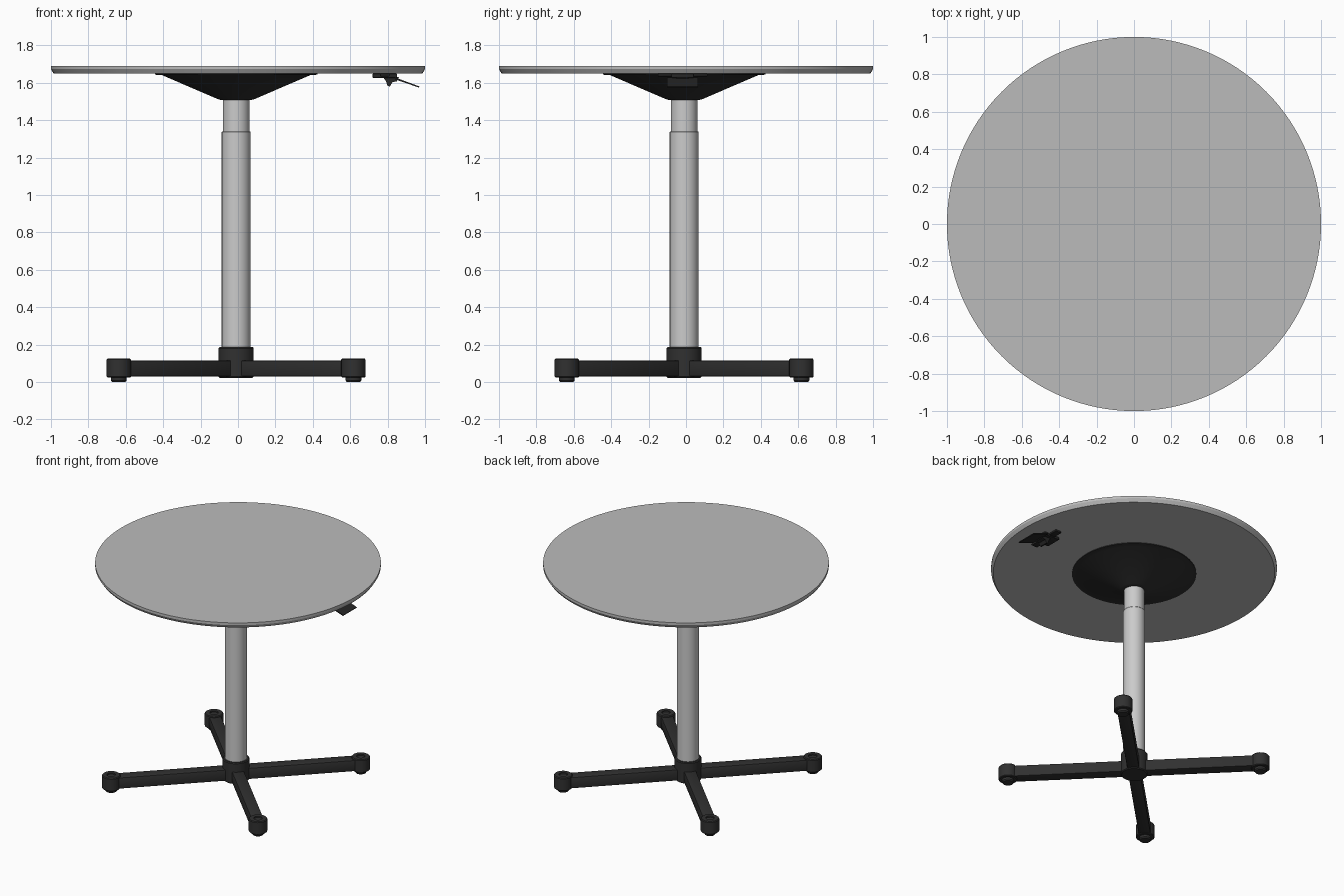
import bpy, bmesh, math
from mathutils import Vector, Matrix

if "Cube" in bpy.data.objects:
    bpy.data.objects.remove(bpy.data.objects["Cube"])

CX, CY = -0.01, -0.01   # axis of the pedestal


def material(name, rgb):
    m = bpy.data.materials.new(name)
    m.use_nodes = True
    m.diffuse_color = (*rgb, 1)
    m.node_tree.nodes["Principled BSDF"].inputs["Base Color"].default_value = (*rgb, 1)
    return m


GREY = material("table grey", (0.5, 0.5, 0.5))
SILVER = material("column silver", (0.6, 0.6, 0.6))
BLACK = material("base black", (0.03, 0.03, 0.03))
DARK = material("lever black", (0.02, 0.02, 0.02))


def finish(name, bm, mat, loc=(0, 0, 0), smooth=True):
    bmesh.ops.recalc_face_normals(bm, faces=bm.faces)
    me = bpy.data.meshes.new(name)
    bm.to_mesh(me)
    bm.free()
    me.materials.append(mat)
    ob = bpy.data.objects.new(name, me)
    ob.location = loc
    bpy.context.collection.objects.link(ob)
    if smooth:
        bpy.ops.object.select_all(action="DESELECT")
        ob.select_set(True)
        bpy.context.view_layer.objects.active = ob
        bpy.ops.object.shade_smooth_by_angle(angle=math.radians(30))
    return ob


def lathe(name, profile, mat, x=CX, y=CY, sides=48):
    """Spin a closed (radius, height) profile whose ends lie on the axis."""
    bm = bmesh.new()
    vs = [bm.verts.new((r, 0, z)) for r, z in profile]
    es = [bm.edges.new(p) for p in zip(vs, vs[1:])]
    bmesh.ops.spin(bm, geom=vs + es, cent=(0, 0, 0), axis=(0, 0, 1),
                   angle=math.tau, steps=sides, use_duplicate=False)
    bmesh.ops.remove_doubles(bm, verts=bm.verts, dist=1e-5)
    return finish(name, bm, mat, (x, y, 0))


def box(name, size, loc, mat, bevel=0.0, turn=None):
    bm = bmesh.new()
    bmesh.ops.create_cube(bm, size=1, matrix=Matrix.Diagonal((*size, 1)))
    if bevel:
        bmesh.ops.bevel(bm, geom=bm.edges[:], offset=bevel, segments=2,
                        profile=0.5, affect="EDGES")
    if turn:
        bm.transform(turn)
    return finish(name, bm, mat, loc)


def extrude_y(name, outline, width, y, mat):
    """Side profile in x and z, given depth along y."""
    bm = bmesh.new()
    f = bm.faces.new([bm.verts.new((px, y - width / 2, pz)) for px, pz in outline])
    out = bmesh.ops.extrude_face_region(bm, geom=[f])
    verts = [g for g in out["geom"] if isinstance(g, bmesh.types.BMVert)]
    bmesh.ops.translate(bm, verts=verts, vec=(0, width, 0))
    return finish(name, bm, mat, smooth=False)


# Round top with a chamfered lower edge
lathe("table_top", [(0, 1.648), (0.985, 1.648), (1, 1.672), (1, 1.69), (0, 1.69)],
      GREY, 0, 0, 128)

# Conical support under the top
lathe("support_cone", [(0, 1.507), (0.08, 1.507), (0.1, 1.513), (0.395, 1.64),
                       (0.435, 1.643), (0.435, 1.649), (0, 1.649)], BLACK, sides=64)

# Telescopic column
lathe("upper_column", [(0, 1.3), (0.071, 1.3), (0.071, 1.52), (0, 1.52)], SILVER)
lathe("lower_column", [(0, 0.1), (0.077, 0.1), (0.077, 1.336), (0.074, 1.34), (0, 1.34)], SILVER)

# Hub
lathe("base_hub", [(0, 0.022), (0.088, 0.022), (0.094, 0.028), (0.094, 0.18),
                   (0.089, 0.186), (0, 0.186)], BLACK)

# Four diagonal legs, each with a round foot and glider
REACH = 0.627 * math.sqrt(2)
for i in range(4):
    a = math.radians(45 + 90 * i)
    d = Vector((math.cos(a), math.sin(a), 0))
    mid = Vector((CX, CY, 0.0725)) + d * (REACH / 2)
    box(f"leg_{i + 1}", (REACH, 0.085, 0.085), mid, BLACK, 0.006,
        Matrix.Rotation(a, 4, "Z"))
    fx, fy = CX + d.x * REACH, CY + d.y * REACH
    lathe(f"foot_{i + 1}", [(0, 0.024), (0.06, 0.024), (0.065, 0.029), (0.065, 0.119),
                            (0.06, 0.125), (0.03, 0.125), (0.03, 0.115), (0, 0.115)],
          BLACK, fx, fy, 32)
    lathe(f"glider_{i + 1}", [(0, 0), (0.036, 0), (0.042, 0.008), (0.042, 0.03), (0, 0.03)],
          BLACK, fx, fy, 24)

# Height lever: bracket with side ears, body and sloping paddle
LY = -0.018
box("lever_bracket", (0.13, 0.12, 0.022), (0.785, LY, 1.637), DARK, 0.003)
for s, side in ((1, "left"), (-1, "right")):
    box(f"lever_ear_{side}", (0.05, 0.08, 0.014), (0.785, LY + s * 0.093, 1.641), DARK, 0.003)
extrude_y("lever_body", [(0.775, 1.63), (0.86, 1.63), (0.85, 1.608), (0.825, 1.602),
                         (0.812, 1.58), (0.8, 1.582), (0.79, 1.61)], 0.07, LY, DARK)
extrude_y("lever_paddle", [(0.84, 1.628), (0.97, 1.58), (0.967, 1.574), (0.84, 1.618)],
          0.165, LY, DARK)
